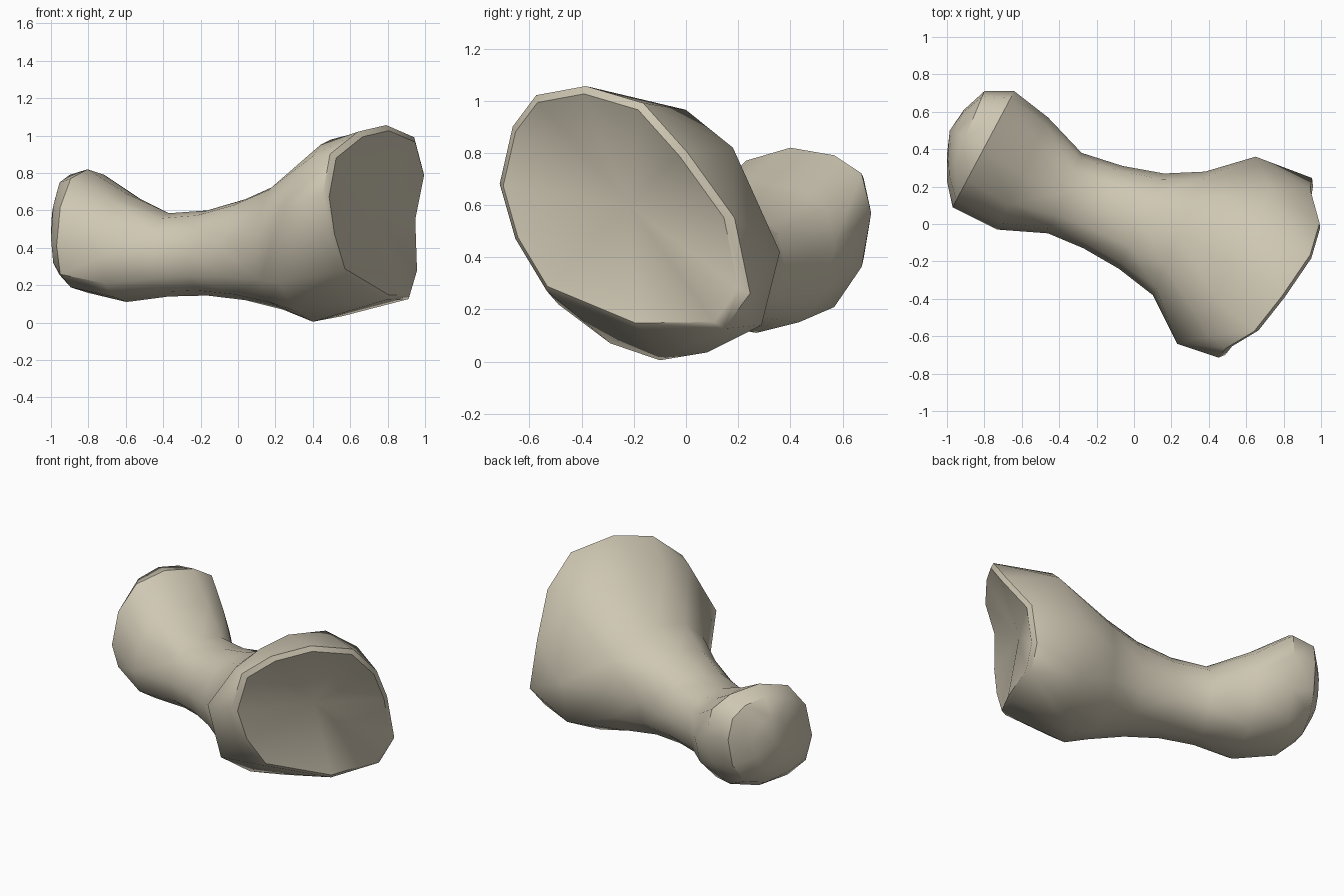
import bpy, bmesh
from math import sin, cos, radians, copysign
from mathutils import Vector

cube = bpy.data.objects.get("Cube")
if cube:
    bpy.data.objects.remove(cube, do_unlink=True)

SIDES = 12

# Single bone colour
bone = bpy.data.materials.new("bone_beige")
bone.use_nodes = True
colour = (0.62, 0.57, 0.45, 1.0)
bone.diffuse_color = colour
shader = bone.node_tree.nodes["Principled BSDF"]
shader.inputs["Base Color"].default_value = colour
shader.inputs["Roughness"].default_value = 0.8


def soft(value, power=0.88):
    """Slightly squared-off sine or cosine."""
    return copysign(abs(value) ** power, value)


def oval(front, back, low, high, tilt=0):
    """Oval section between two plan points; tilt lifts the back flank and lowers the front."""
    front, back = Vector((*front, 0)), Vector((*back, 0))
    centre, half = (front + back) / 2, (back - front) / 2
    centre.z = (low + high) / 2
    points = []
    for k in range(SIDES):
        angle = radians(360 / SIDES * (k - 1))
        height = (high - low) / 2 * soft(cos(angle)) + tilt * sin(angle) ** 3
        points.append(centre + half * soft(sin(angle)) + Vector((0, 0, height)))
    return points


def loft(name, sections, start, end):
    """Skin the sections in order and close both ends with a fan."""
    bm = bmesh.new()
    rings = [[bm.verts.new(p) for p in section] for section in sections]
    for a, b in zip(rings, rings[1:]):
        core = sum((v.co for v in a + b), Vector()) / (2 * SIDES)
        for k in range(SIDES):
            n = (k + 1) % SIDES
            # Split along the diagonal that bulges outward
            first = ((a[k].co + b[n].co) / 2 - core).length
            second = ((a[n].co + b[k].co) / 2 - core).length
            if first > second:
                bm.faces.new((a[k], a[n], b[n]))
                bm.faces.new((a[k], b[n], b[k]))
            else:
                bm.faces.new((a[k], a[n], b[k]))
                bm.faces.new((a[n], b[n], b[k]))
    for ring, tip in ((rings[0], start), (rings[-1], end)):
        pole = bm.verts.new(tip)
        for k in range(SIDES):
            bm.faces.new((ring[k], ring[(k + 1) % SIDES], pole))
    bmesh.ops.recalc_face_normals(bm, faces=bm.faces[:])
    mesh = bpy.data.meshes.new(name)
    bm.to_mesh(mesh)
    bm.free()
    mesh.materials.append(bone)
    obj = bpy.data.objects.new(name, mesh)
    bpy.context.collection.objects.link(obj)
    return obj


# Irregular edge of the hollow end, with a bevelled lip standing out from it
edge = [Vector(p) for p in (
    (.65, -.58, 1.02), (.8, -.39, 1.055), (.95, -.17, .99), (1, 0, .8),
    (.95, .18, .55), (.96, .24, .26), (.92, .14, .125), (.8, -.18, .12),
    (.55, -.54, .27), (.49, -.66, .47), (.46, -.72, .68), (.5, -.67, .9))]
middle = sum(edge, Vector()) / SIDES
outward = Vector((.8, -.58, -.13))
rim = [p - outward * 0.01 for p in edge]
lip = [p.lerp(middle, 0.06) + outward * 0.012 for p in edge]

# Widest section of the flare behind the rim
flare = [Vector(p) for p in (
    (.44, -.4, .95), (.5, -.2, .98), (.63, 0, .965), (.73, .18, .82),
    (.65, .36, .42), (.65, .29, .14), (.56, .08, .035), (.4, -.1, .005),
    (.29, -.29, .07), (.22, -.49, .22), (.23, -.64, .62), (.4, -.6, .89))]

# Shaft and rounded knob: front point, back point, bottom, top, tilt
shaft = [oval(*s) for s in (
    ((.1, -.38), (.38, .28), .07, .75),
    ((-.08, -.24), (.16, .27), .12, .66),
    ((-.27, -.13), (-.06, .31), .145, .6),
    ((-.46, -.05), (-.28, .38), .14, .585, .01),
    ((-.73, -.03), (-.46, .57), .11, .69, .05),
    ((-.97, .09), (-.64, .71), .16, .82, .08),
    ((-1, .23), (-.8, .71), .23, .79, .06),
    ((-1, .37), (-.91, .61), .35, .68, .03))]

body = loft("bone_body", [lip, rim, flare] + shaft,
            start=(.7, -.22, .6), end=(-.985, .5, .52))

bpy.ops.object.select_all(action="DESELECT")
body.select_set(True)
bpy.context.view_layer.objects.active = body
bpy.ops.object.shade_smooth_by_angle(angle=radians(40))
